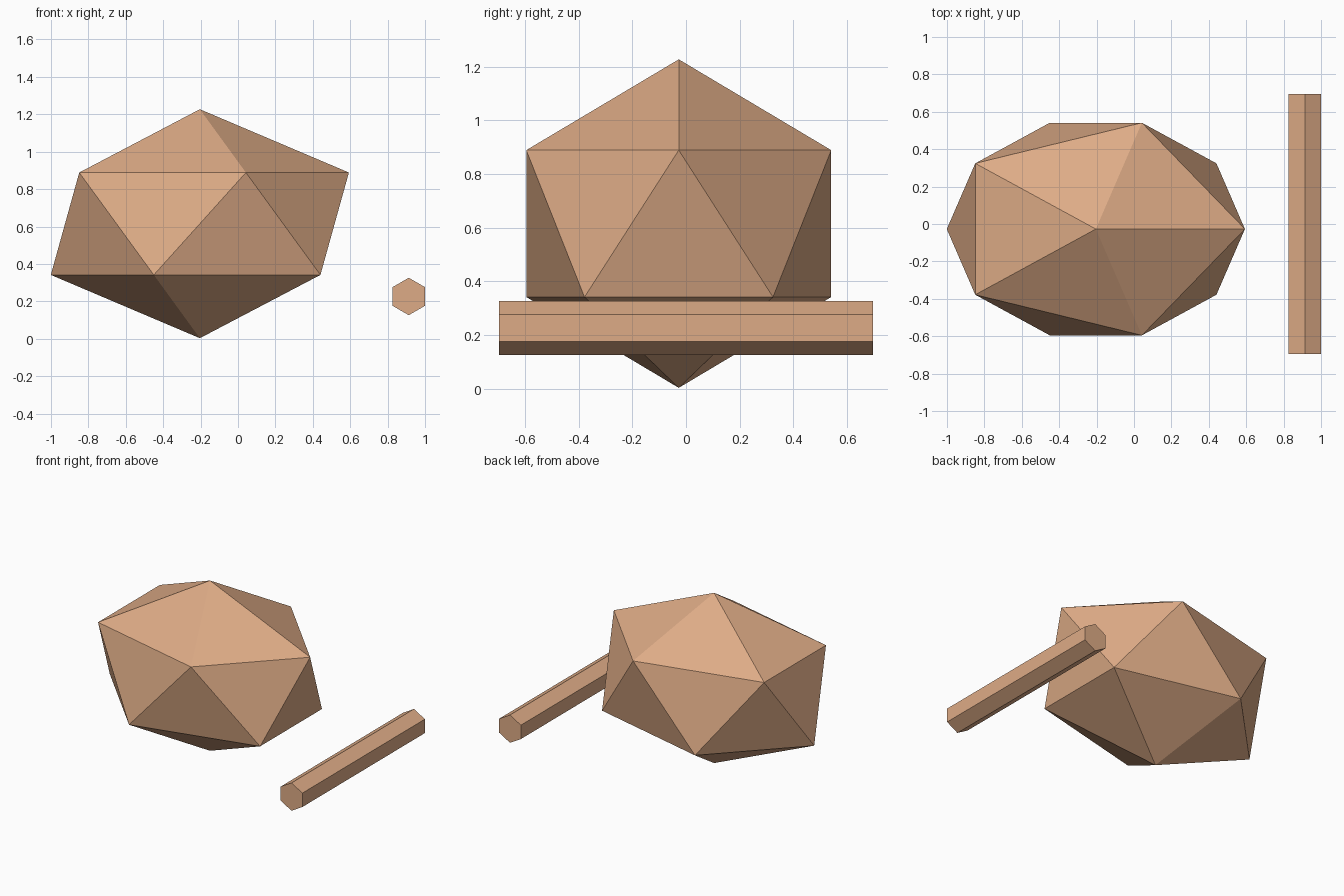
import bpy, bmesh, math
from mathutils import Matrix, Vector

if "Cube" in bpy.data.objects:
    bpy.data.objects.remove(bpy.data.objects["Cube"])

tan = bpy.data.materials.new("tan")
tan.diffuse_color = (0.73, 0.41, 0.24, 1.0)
tan.use_nodes = True
tan.node_tree.nodes["Principled BSDF"].inputs["Base Color"].default_value = tan.diffuse_color


def finish(bm, name, location):
    bmesh.ops.recalc_face_normals(bm, faces=bm.faces)
    mesh = bpy.data.meshes.new(name)
    bm.to_mesh(mesh)
    bm.free()
    mesh.materials.append(tan)
    obj = bpy.data.objects.new(name, mesh)
    obj.location = location
    bpy.context.collection.objects.link(obj)
    return obj


# Boulder: twenty-sided ball stretched along x and flattened in z
bm = bmesh.new()
bmesh.ops.create_icosphere(bm, subdivisions=1, radius=1.0,
                           matrix=Matrix.Diagonal((0.891, 0.668, 0.612, 1.0)))
finish(bm, "boulder", (-0.204, -0.027, 0.615))

# Rod: six-sided bar lying along y, with an edge at the top and bottom
RADIUS, LENGTH = 0.1, 1.392
bm = bmesh.new()
ring = [bm.verts.new((RADIUS * math.sin(i * math.pi / 3), -LENGTH / 2,
                      RADIUS * math.cos(i * math.pi / 3))) for i in range(6)]
cap = bm.faces.new(ring)
ext = bmesh.ops.extrude_face_region(bm, geom=[cap], use_keep_orig=True)
moved = [v for v in ext["geom"] if isinstance(v, bmesh.types.BMVert)]
bmesh.ops.translate(bm, verts=moved, vec=Vector((0, LENGTH, 0)))
finish(bm, "rod", (0.913, 0.0, 0.226))
